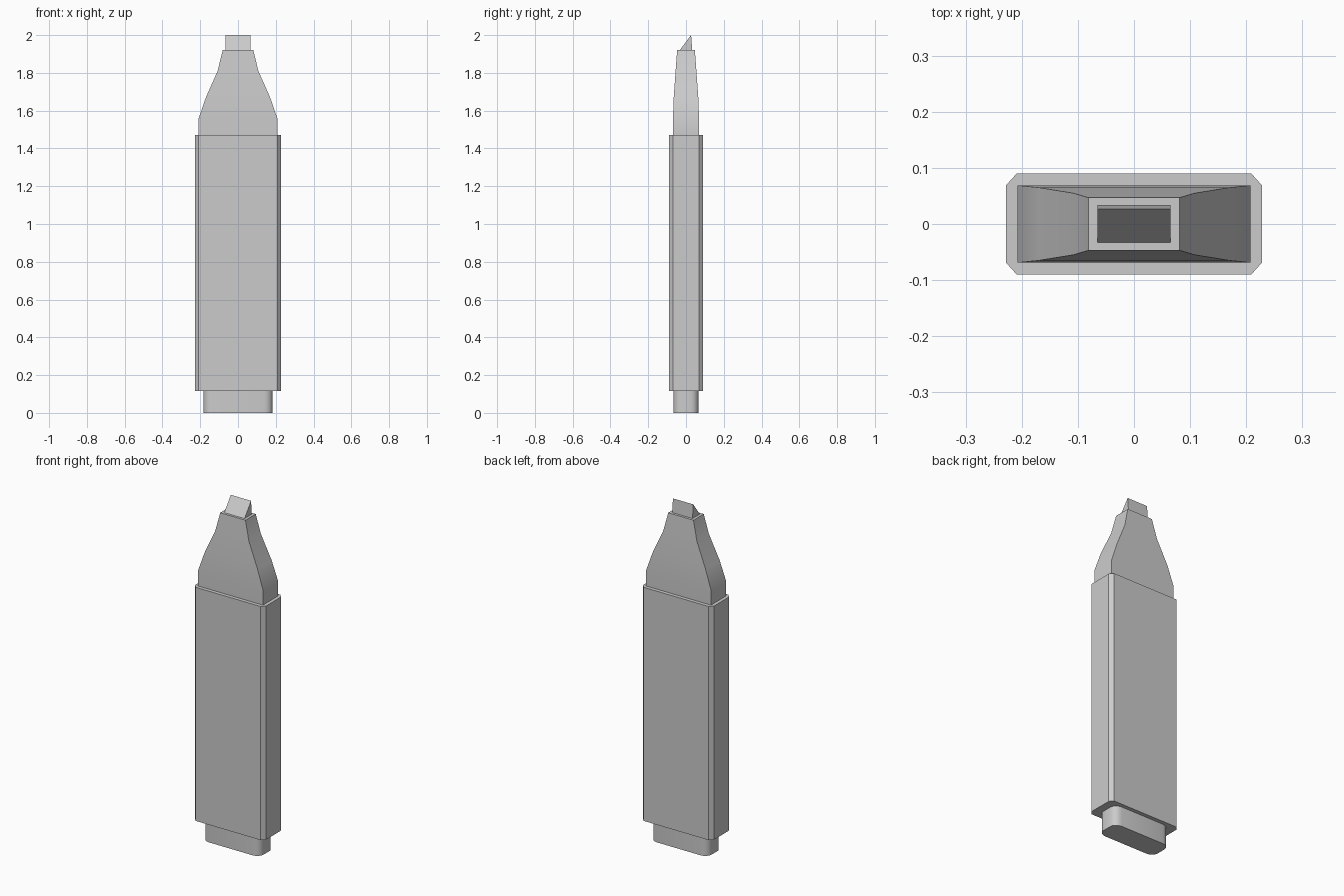
import bpy, bmesh
from math import cos, sin, pi

if "Cube" in bpy.data.objects:
    bpy.data.objects.remove(bpy.data.objects["Cube"])


def loft(name, rings, smooth=None):
    """Skin a stack of equal-length rings and cap both ends."""
    bm = bmesh.new()
    loops = [[bm.verts.new(p) for p in ring] for ring in rings]
    n = len(loops[0])
    for a, b in zip(loops, loops[1:]):
        for i in range(n):
            j = (i + 1) % n
            bm.faces.new((a[i], a[j], b[j], b[i]))
    bm.faces.new(loops[0][::-1])
    bm.faces.new(loops[-1])
    bmesh.ops.recalc_face_normals(bm, faces=bm.faces)
    mesh = bpy.data.meshes.new(name)
    bm.to_mesh(mesh)
    bm.free()
    ob = bpy.data.objects.new(name, mesh)
    bpy.context.collection.objects.link(ob)
    if smooth:
        bpy.ops.object.select_all(action='DESELECT')
        ob.select_set(True)
        bpy.context.view_layer.objects.active = ob
        bpy.ops.object.shade_smooth_by_angle(angle=smooth)
    return ob


def rect(hx, hy, z):
    return [(-hx, -hy, z), (hx, -hy, z), (hx, hy, z), (-hx, hy, z)]


def rounded(hx, hy, z, rx, ry, seg):
    """Rectangle with elliptical corners of seg segments (1 = chamfer)."""
    pts = []
    for q, (sx, sy) in enumerate([(1, 1), (-1, 1), (-1, -1), (1, -1)]):
        for k in range(seg + 1):
            a = (q + k / seg) * pi / 2
            pts.append((sx * (hx - rx) + rx * cos(a),
                        sy * (hy - ry) + ry * sin(a), z))
    return pts


# end plug with soft corners
loft("end_plug", [rounded(0.183, 0.067, z, 0.045, 0.04, 4) for z in (0, 0.115)],
     smooth=pi / 5)

# chamfered barrel
loft("barrel", [rounded(0.228, 0.09, z, 0.019, 0.021, 1) for z in (0.115, 1.47)])

# tapering shoulder
profile = [(0.208, 0.069, 1.47), (0.208, 0.069, 1.56), (0.17, 0.065, 1.67),
           (0.108, 0.055, 1.81), (0.081, 0.047, 1.92)]
loft("shoulder", [rect(*p) for p in profile], smooth=pi / 6)

# chisel nib: wedge section extruded across x
section = [(-0.033, 1.92), (0.033, 1.92), (0.027, 2.0)]
loft("chisel_nib", [[(x, y, z) for y, z in section] for x in (-0.065, 0.065)])
